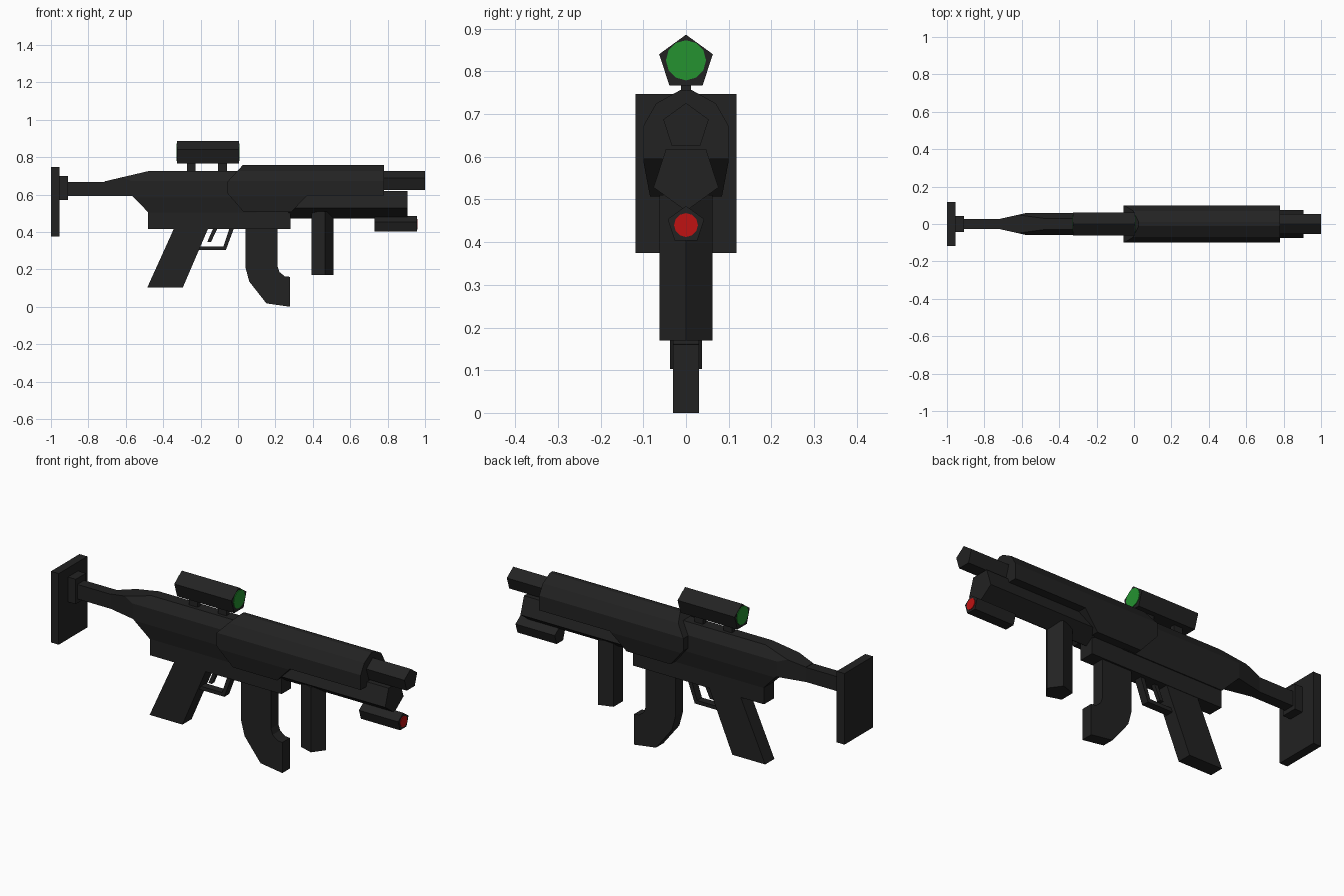
import bpy, bmesh, math
from mathutils import Vector, Matrix

if "Cube" in bpy.data.objects:
    bpy.data.objects.remove(bpy.data.objects["Cube"])


def material(name, rgb):
    m = bpy.data.materials.new(name)
    m.diffuse_color = (*rgb, 1)
    m.use_nodes = True
    m.node_tree.nodes["Principled BSDF"].inputs["Base Color"].default_value = m.diffuse_color
    return m


DARK = material("dark_gunmetal", (0.016, 0.016, 0.016))
GREEN = material("green_lens", (0.018, 0.29, 0.03))
RED = material("red_lens", (0.52, 0.006, 0.006))


def finish(name, bm, mat):
    bmesh.ops.recalc_face_normals(bm, faces=bm.faces[:])
    me = bpy.data.meshes.new(name)
    bm.to_mesh(me)
    bm.free()
    me.materials.append(mat)
    ob = bpy.data.objects.new(name, me)
    bpy.context.collection.objects.link(ob)
    return ob


def slab(name, profile, half, cuts=()):
    """Side profile (x, z) extruded to y = +-half, then trimmed by mirrored planes."""
    bm = bmesh.new()
    face = bm.faces.new([bm.verts.new((x, -half, z)) for x, z in profile])
    ext = bmesh.ops.extrude_face_region(bm, geom=[face])
    verts = [v for v in ext["geom"] if isinstance(v, bmesh.types.BMVert)]
    bmesh.ops.translate(bm, verts=verts, vec=(0, 2 * half, 0))
    bmesh.ops.recalc_face_normals(bm, faces=bm.faces[:])
    for co, no in cuts:
        for s in (1, -1):
            bmesh.ops.bisect_plane(
                bm, geom=bm.verts[:] + bm.edges[:] + bm.faces[:], dist=1e-5,
                plane_co=(co[0], s * co[1], co[2]),
                plane_no=Vector((no[0], s * no[1], no[2])).normalized(), clear_outer=True)
            bmesh.ops.holes_fill(bm, edges=[e for e in bm.edges if e.is_boundary], sides=0)
    return finish(name, bm, DARK)


def box(name, x0, x1, z0, z1, half):
    return slab(name, [(x0, z0), (x1, z0), (x1, z1), (x0, z1)], half)


def prism_x(name, x0, x1, zc, r, sides=5, up=True, mat=DARK):
    """Regular prism along x with one corner pointing up or down."""
    bm = bmesh.new()
    bmesh.ops.create_cone(bm, cap_ends=True, segments=sides, radius1=r, radius2=r, depth=x1 - x0)
    a0 = math.pi / 2 if up else -math.pi / 2
    for v in bm.verts:   # snap ring so the first corner sits at a0
        k = round((math.atan2(v.co.y, v.co.x) - math.pi / 2) / (2 * math.pi / sides))
        a = a0 + k * 2 * math.pi / sides
        v.co = ((x0 + x1) / 2 + v.co.z, r * math.cos(a), zc + r * math.sin(a))
    return finish(name, bm, mat)


# Stock
box("butt_plate", -1.0, -0.955, 0.375, 0.747, 0.118)
box("butt_bracket", -0.957, -0.91, 0.57, 0.70, 0.042)
box("stock_bar", -0.912, -0.69, 0.592, 0.668, 0.028)

# Receiver with chamfered top and bottom, tapering towards the stock
slab("receiver",
     [(-0.715, 0.592), (-0.565, 0.592), (-0.48, 0.505), (0.1, 0.505),
      (0.1, 0.725), (-0.48, 0.725), (-0.715, 0.67)], 0.06,
     [((0, 0.06, 0.672), (0, 0.053, 0.03)),
      ((0, 0.06, 0.585), (0, 0.08, -0.015)),
      ((-0.57, 0.06, 0), (-0.032, 0.145, 0))])
box("lower_receiver", -0.48, 0.28, 0.417, 0.52, 0.04)

# Faceted handguard
slab("handguard",
     [(-0.055, 0.67), (-0.055, 0.605), (0.03, 0.507), (0.285, 0.507),
      (0.37, 0.595), (0.78, 0.595), (0.78, 0.757), (0.025, 0.757)], 0.1,
     [((0, 0.1, 0.672), (0, 0.053, 0.03)),
      ((0, 0.07, 0.725), (0, 0.032, 0.058)),
      ((0, 0.1, 0.59), (0, 0.085, -0.016))])

# Barrels and laser
prism_x("barrel", 0.74, 1.0, 0.67, 0.056)
prism_x("under_barrel", 0.27, 0.905, 0.553, 0.08, up=False)
prism_x("laser_body", 0.73, 0.957, 0.44, 0.045)
prism_x("laser_lens", 0.955, 0.96, 0.44, 0.028, 12, mat=RED)

# Scope on two posts, green lens at both ends
prism_x("scope_body", -0.325, 0.005, 0.82, 0.066)
for name, x in (("rear", -0.328), ("front", 0.003)):
    prism_x("scope_lens_" + name, x, x + 0.005, 0.826, 0.047, 12, mat=GREEN)
for name, x in (("rear", -0.25), ("front", -0.083)):
    box("scope_post_" + name, x - 0.024, x + 0.024, 0.71, 0.78, 0.012)

# Grip, trigger and guard
slab("pistol_grip", [(-0.485, 0.103), (-0.295, 0.103), (-0.155, 0.43), (-0.337, 0.43)], 0.038)
slab("trigger", [(-0.165, 0.345), (-0.145, 0.345), (-0.105, 0.43), (-0.128, 0.43)], 0.01)
slab("trigger_guard",
     [(-0.23, 0.303), (-0.065, 0.303), (-0.018, 0.43), (-0.042, 0.43),
      (-0.078, 0.322), (-0.23, 0.322)], 0.02)

# Curved magazine
slab("magazine",
     [(0.04, 0.43), (0.04, 0.21), (0.06, 0.135), (0.152, 0.018), (0.278, 0.0),
      (0.278, 0.16), (0.25, 0.163), (0.222, 0.185), (0.212, 0.215), (0.212, 0.43)], 0.031)

# Vertical five-sided foregrip, one corner facing forward
foregrip = prism_x("foregrip", -0.17, 0.17, 0, 0.065)
foregrip.data.transform(Matrix.Translation((0.445, 0, 0.34)) @ Matrix.Rotation(math.pi / 2, 4, "Z").inverted()
                        @ Matrix(((0, 1, 0, 0), (0, 0, 1, 0), (1, 0, 0, 0), (0, 0, 0, 1))))
